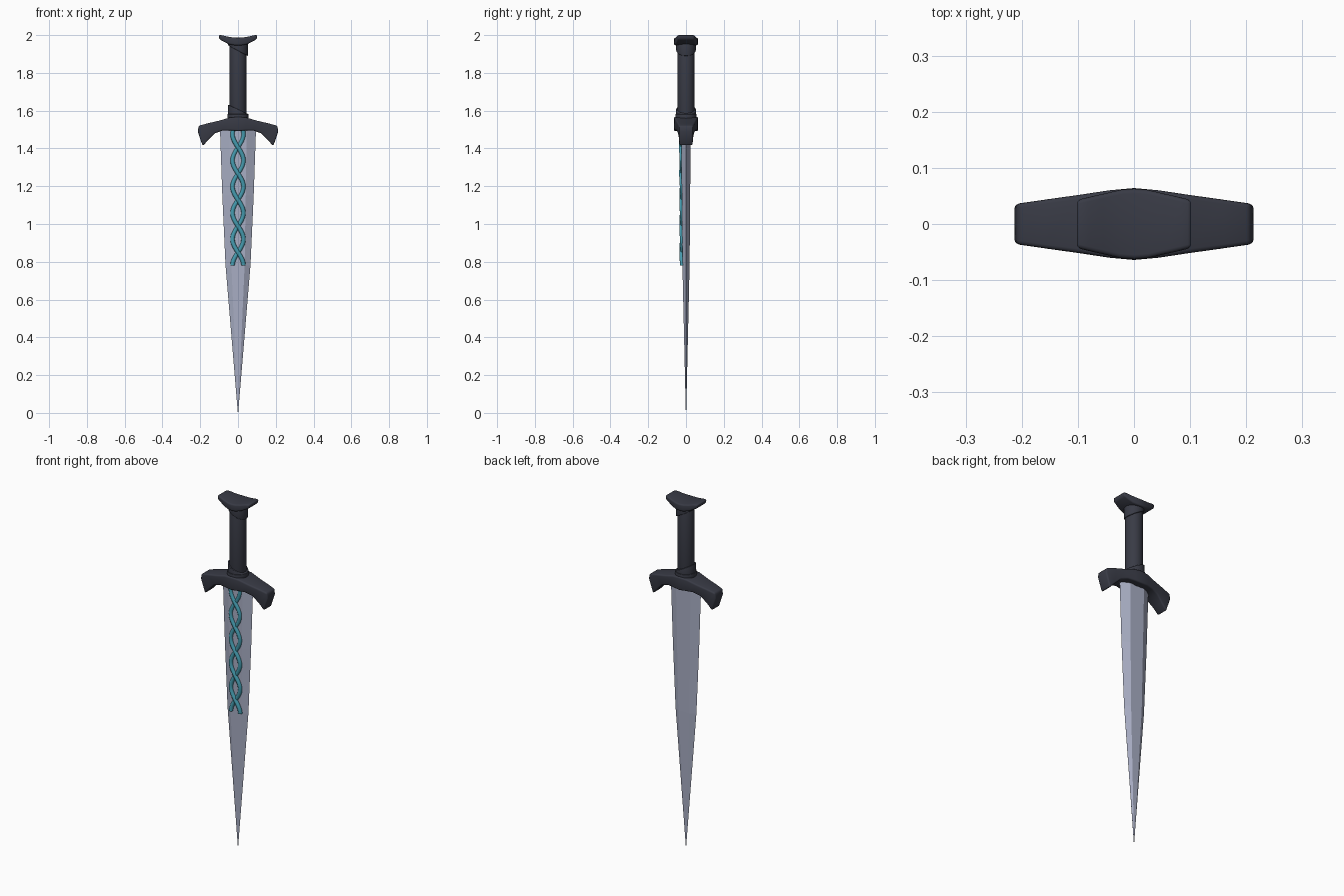
import bpy, bmesh, math

if "Cube" in bpy.data.objects:
    bpy.data.objects.remove(bpy.data.objects["Cube"])


def material(name, rgb):
    m = bpy.data.materials.new(name)
    m.diffuse_color = (*rgb, 1)
    m.use_nodes = True
    m.node_tree.nodes["Principled BSDF"].inputs["Base Color"].default_value = m.diffuse_color
    return m


STEEL = material("steel", (0.40, 0.43, 0.56))
DARK = material("dark_metal", (0.04, 0.043, 0.06))
TEAL = material("teal", (0.06, 0.33, 0.43))


def loft(name, rings, mat, bevel=0, smooth=None):
    """Skin a list of equally sized closed rings and cap both ends."""
    bm = bmesh.new()
    rows = [[bm.verts.new(p) for p in ring] for ring in rings]
    n = len(rows[0])
    for a, b in zip(rows, rows[1:]):
        for i in range(n):
            j = (i + 1) % n
            bm.faces.new((a[i], a[j], b[j], b[i]))
    bm.faces.new(rows[0])
    bm.faces.new(rows[-1])
    bmesh.ops.recalc_face_normals(bm, faces=bm.faces[:])
    me = bpy.data.meshes.new(name)
    bm.to_mesh(me)
    bm.free()
    ob = bpy.data.objects.new(name, me)
    bpy.context.collection.objects.link(ob)
    me.materials.append(mat)
    bpy.ops.object.select_all(action='DESELECT')
    ob.select_set(True)
    bpy.context.view_layer.objects.active = ob
    if bevel:
        mod = ob.modifiers.new("bevel", 'BEVEL')
        mod.width, mod.segments = bevel, 3
        mod.limit_method, mod.angle_limit = 'ANGLE', math.radians(40)
        bpy.ops.object.modifier_apply(modifier=mod.name)
    if smooth:
        bpy.ops.object.shade_smooth_by_angle(angle=math.radians(smooth))
    return ob


def winged(name, half, bevel):
    """Mirrored bar; each section is (top x, top z, bottom x, bottom z, half depth)."""
    full = [(-a, b, -c, d, h) for a, b, c, d, h in reversed(half[1:])] + half
    rings = [[(a, -h, b), (a, h, b), (c, h, d), (c, -h, d)] for a, b, c, d, h in full]
    return loft(name, rings, DARK, bevel, 40)


def tube(name, r, bottom, top, n=32):
    """Upright cylinder whose end heights may depend on x/r."""
    rings = []
    for f in (bottom, top):
        ang = [2 * math.pi * i / n for i in range(n)]
        rings.append([(r * math.cos(t), r * math.sin(t), f(math.cos(t))) for t in ang])
    return loft(name, rings, DARK, 0.003, 40)


# blade: hexagonal section tapering to the point (z, edge x, flat x, half thickness)
blade = [(0.0, 0.001, 0.0005, 0.001), (0.78, 0.066, 0.035, 0.019),
         (1.15, 0.083, 0.041, 0.022), (1.52, 0.096, 0.046, 0.025)]
loft("blade", [[(-w, 0, z), (-f, -t, z), (f, -t, z), (w, 0, z), (f, t, z), (-f, t, z)]
               for z, w, f, t in blade], STEEL)

# interlaced strands on the front of the blade
for side, label in ((1, "left"), (-1, "right")):
    rings = []
    z0, z1, steps, r = 0.78, 1.50, 100, 0.0115
    for k in range(steps + 1):
        z = z0 + (z1 - z0) * k / steps
        ph = math.pi * (z - 0.85) / 0.139
        x = side * 0.029 * math.sin(ph)
        slope = side * 0.029 * math.pi / 0.139 * math.cos(ph)
        y = -0.0205 - 0.003 * (z - z0) + side * 0.003 * math.cos(ph)
        L = math.hypot(1, slope)
        rings.append([(x + r * math.cos(t) / L, y + r * math.sin(t),
                       z - r * math.cos(t) * slope / L)
                      for t in (2 * math.pi * i / 10 for i in range(10))])
    loft("braid_strand_" + label, rings, TEAL, 0, 50)

# drooping crossguard
winged("crossguard", [(0, 1.567, 0, 1.492, 0.064), (0.045, 1.563, 0.04, 1.495, 0.060),
                      (0.10, 1.547, 0.08, 1.495, 0.052), (0.16, 1.533, 0.12, 1.481, 0.044),
                      (0.208, 1.520, 0.155, 1.447, 0.037),
                      (0.213, 1.490, 0.187, 1.413, 0.035)], 0.008)

# grip with slanted collars at both ends
tube("grip", 0.045, lambda c: 1.55, lambda c: 1.96)
tube("lower_collar", 0.053, lambda c: 1.55, lambda c: 1.607 - 0.025 * c)
tube("lower_band", 0.056, lambda c: 1.55, lambda c: 1.582)
tube("upper_collar", 0.052, lambda c: 1.917 - 0.028 * c, lambda c: 1.96)

# pommel: flared cap with upturned ends
winged("pommel", [(0, 1.986, 0, 1.946, 0.063), (0.025, 1.987, 0.02, 1.946, 0.061),
                  (0.055, 1.992, 0.05, 1.952, 0.054), (0.082, 1.999, 0.075, 1.965, 0.048),
                  (0.104, 2.0, 0.098, 1.977, 0.043)], 0.008)
